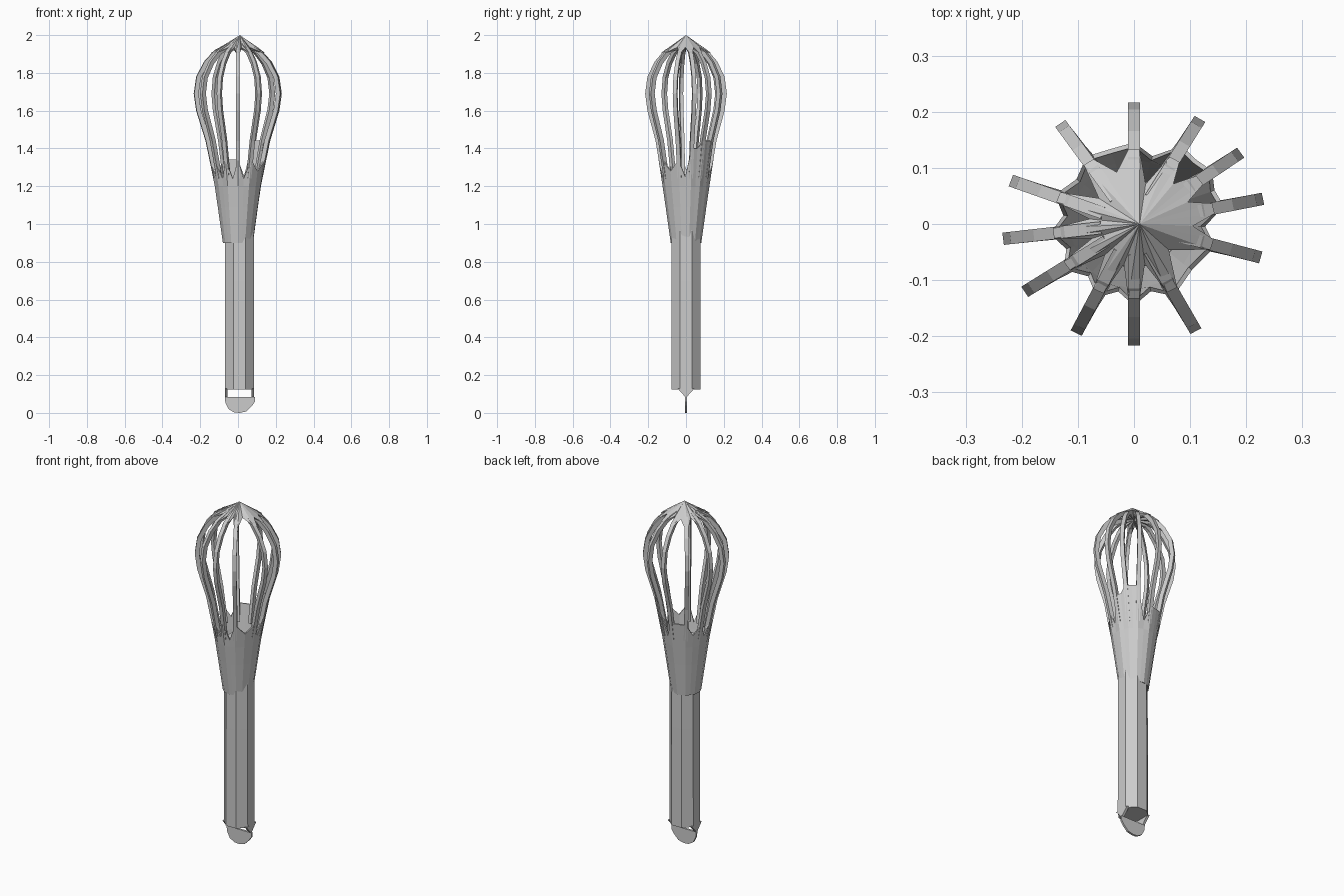
import bpy, math
from mathutils import Vector

if "Cube" in bpy.data.objects:
    bpy.data.objects.remove(bpy.data.objects["Cube"])

# Angle of each wire, and height of the collar in the gap that follows it
ANGLES = [12, 36, 60, 90, 124, 159, 187, 214, 244, 270, 298, 344]
GAPS = [1.40, 1.44, 1.25, 1.34, 1.27, 1.25, 1.26, 1.24, 1.24, 1.24, 1.28, 1.25]
# Outer silhouette of the whisk: height, radius
PROFILE = [(0.88, .078), (1.0, .095), (1.12, .112), (1.24, .130), (1.44, .172),
           (1.6, .222), (1.69, .235), (1.78, .222), (1.86, .180), (1.92, .125), (1.955, .06)]
N = len(ANGLES)


def radius(z):
    for (z0, r0), (z1, r1) in zip(PROFILE, PROFILE[1:]):
        if z <= z1:
            return r0 + (r1 - r0) * (z - z0) / (z1 - z0)
    return PROFILE[-1][1]


def polar(deg, r, z):
    # The basket is slightly narrower in depth
    a = math.radians(deg)
    squash = 1 - 0.08 * min(1, max(0, (z - 1.2) / 0.3))
    return Vector((r * math.cos(a), r * math.sin(a) * squash, z))


def mid_angle(i):
    b = ANGLES[(i + 1) % N] + (360 if i == N - 1 else 0)
    return (ANGLES[i] + b) / 2


def make(name, verts, faces):
    me = bpy.data.meshes.new(name)
    me.from_pydata([tuple(v) for v in verts], [], faces)
    me.validate()
    ob = bpy.data.objects.new(name, me)
    bpy.context.collection.objects.link(ob)
    return ob


def loft(name, rings, caps=True):
    n = len(rings[0])
    verts = [v for r in rings for v in r]
    faces = [(k * n + i, k * n + (i + 1) % n, (k + 1) * n + (i + 1) % n, (k + 1) * n + i)
             for k in range(len(rings) - 1) for i in range(n)]
    if caps:
        faces.append(tuple(reversed(range(n))))
        faces.append(tuple(range((len(rings) - 1) * n, len(rings) * n)))
    return make(name, verts, faces)


def prism(name, outline, y0, y1):
    return loft(name, [[Vector((x, y1, z)) for x, z in outline],
                       [Vector((x, y0, z)) for x, z in outline]])


# Handle: long octagonal grip
def octagon(r, z):
    return [Vector((0.008 + r * math.cos(math.radians(22.5 + 45 * i)),
                    r * math.sin(math.radians(22.5 + 45 * i)), z)) for i in range(8)]


loft("handle", [octagon(.084, .125), octagon(.083, .7), octagon(.08, 1.2)])

# Handle end: side wedges around the hanging hole, then the thin rounded tab
for side, name in ((-1, "end_wedge_left"), (1, "end_wedge_right")):
    x0, x1 = 0.008 + side * .078, 0.008 + side * .064
    tri = [(-.045, .13), (0, .08), (.045, .13)]
    loft(name, [[Vector((x, y, z)) for y, z in tri] for x in (x0, x1)])
tab = [(-.07, .085), (-.067, .055), (-.05, .02), (-.02, .002), (.01, 0),
       (.045, .008), (.075, .038), (.09, .06), (.09, .085)]
prism("hanging_tab", tab, -.006, .006)

# Collar: flared faceted sleeve whose rim climbs up each wire
rings = []
for z in (.90, .99, 1.09, 1.20):
    ring = []
    for i, a in enumerate(ANGLES):
        ring += [polar(a, radius(z), z), polar(mid_angle(i), radius(z) * .975, z)]
    rings.append(ring)
rim = []
for i, a in enumerate(ANGLES):
    zw = max(1.34, GAPS[i], GAPS[i - 1])
    rim += [polar(a, radius(zw), zw), polar(mid_angle(i), radius(GAPS[i]) * .96, GAPS[i])]
rings.append(rim)
collar = loft("collar", rings, caps=False)
sol = collar.modifiers.new("thickness", 'SOLIDIFY')
sol.thickness = .008
sol.offset = -1

# Wires: square-section loops rising from the collar to the crown
for n, deg in enumerate(ANGLES):
    path = [polar(deg, r, z) for z, r in PROFILE[3:]]
    side = Vector((-math.sin(math.radians(deg)), math.cos(math.radians(deg)), 0))
    sections = []
    for k, p in enumerate(path):
        t = (path[min(k + 1, len(path) - 1)] - path[max(k - 1, 0)]).normalized()
        out = side.cross(t).normalized()
        w, d = side * .011, out * .024
        sections.append([p - w, p + w, p + w * .8 - d, p - w * .8 - d])
    loft("wire_%02d" % (n + 1), sections)

# Crown: star-shaped cap joining the wires
star = []
for i, a in enumerate(ANGLES):
    star += [polar(a - 4, .145, 1.905), polar(a + 4, .145, 1.905),
             polar(mid_angle(i), .105 if i in (0, 1, 3, 11) else .08, 1.935)]
m = len(star)
verts = star + [Vector((.01, 0, 2.0)), Vector((0, 0, 1.93))]
faces = [(i, (i + 1) % m, m) for i in range(m)] + [((i + 1) % m, i, m + 1) for i in range(m)]
make("crown", verts, faces)
